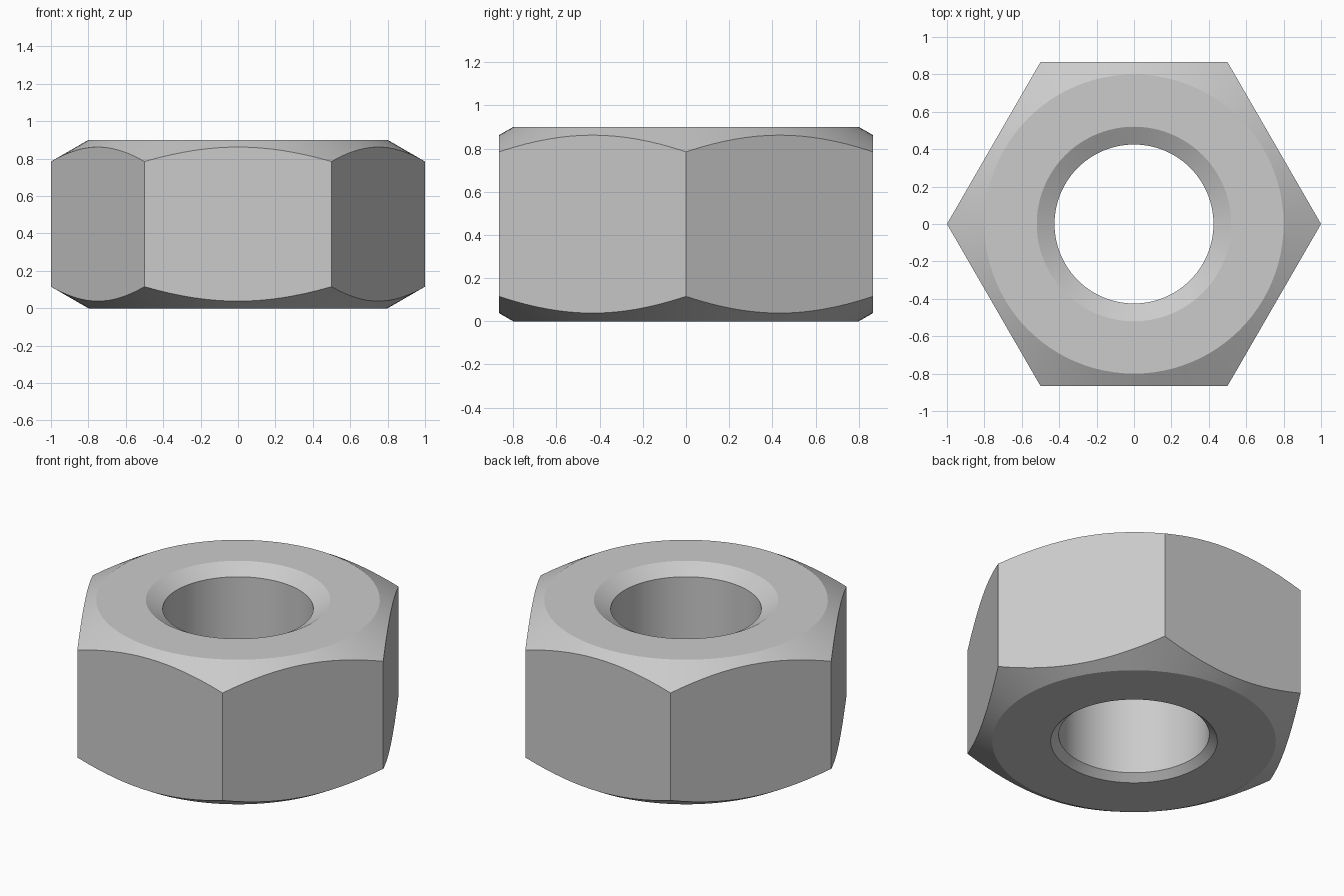
import bpy, bmesh, math
from mathutils import Vector

cube = bpy.data.objects.get("Cube")
if cube:
    bpy.data.objects.remove(cube, do_unlink=True)

HEIGHT = 0.9
APOTHEM = math.cos(math.radians(30))
SLOPE = math.tan(math.radians(30))
FLAT_R, BLANK_R = 0.8, 1.1      # washer face radius, turned blank radius
BORE_R = 0.425
DROP = (BLANK_R - FLAT_R) * SLOPE

# Steel material
steel = bpy.data.materials.new("steel grey")
steel.use_nodes = True
steel.diffuse_color = (0.6, 0.6, 0.6, 1)
steel.node_tree.nodes["Principled BSDF"].inputs["Base Color"].default_value = (0.6, 0.6, 0.6, 1)

# Turned blank: chamfered outside, countersunk bore
profile = [
    (0.52, HEIGHT), (FLAT_R, HEIGHT), (BLANK_R, HEIGHT - DROP),
    (BLANK_R, DROP), (FLAT_R, 0), (0.47, 0),
    (BORE_R, 0.04), (BORE_R, HEIGHT - 0.055),
]
bm = bmesh.new()
ring = [bm.verts.new((r, 0, z)) for r, z in profile]
edges = [bm.edges.new((ring[i - 1], ring[i])) for i in range(len(ring))]
bmesh.ops.spin(bm, geom=ring + edges, cent=(0, 0, 0), axis=(0, 0, 1),
               angle=math.tau, steps=96)
bmesh.ops.remove_doubles(bm, verts=bm.verts[:], dist=1e-4)

# Six flats cut off the blank
for i in range(6):
    angle = math.radians(30 + 60 * i)
    normal = Vector((math.cos(angle), math.sin(angle), 0))
    cut = bmesh.ops.bisect_plane(bm, geom=bm.verts[:] + bm.edges[:] + bm.faces[:],
                                 dist=1e-5, plane_co=normal * APOTHEM,
                                 plane_no=normal, clear_outer=True)
    rim = [e for e in cut["geom_cut"] if isinstance(e, bmesh.types.BMEdge)]
    bmesh.ops.edgeloop_fill(bm, edges=rim)
bmesh.ops.recalc_face_normals(bm, faces=bm.faces[:])

mesh = bpy.data.meshes.new("hex_nut")
bm.to_mesh(mesh)
bm.free()
mesh.materials.append(steel)
nut = bpy.data.objects.new("hex_nut", mesh)
bpy.context.collection.objects.link(nut)

# Smooth round surfaces, crisp edges elsewhere
bpy.ops.object.select_all(action='DESELECT')
nut.select_set(True)
bpy.context.view_layer.objects.active = nut
bpy.ops.object.shade_smooth_by_angle(angle=math.radians(22))
